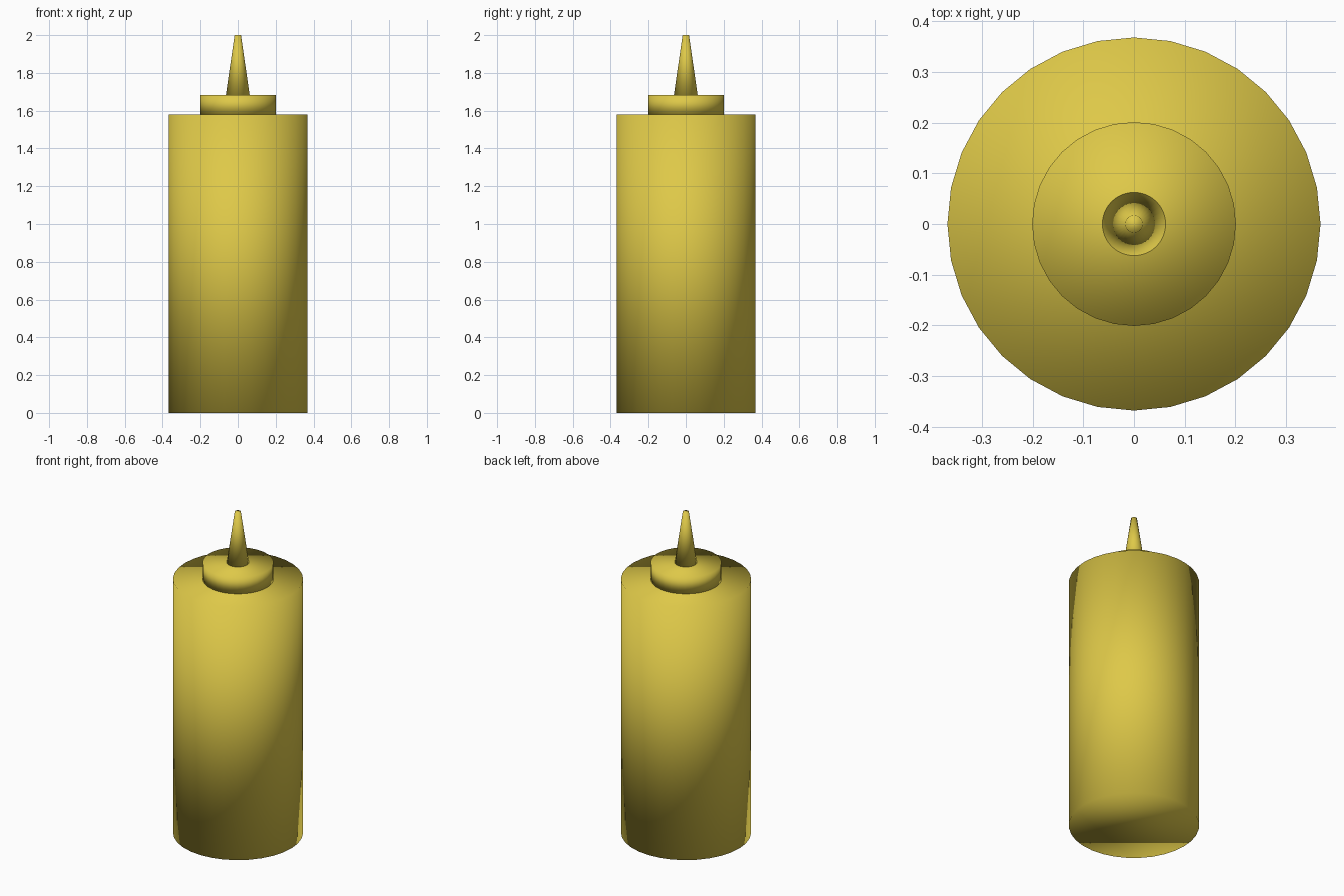
import bpy

if "Cube" in bpy.data.objects:
    bpy.data.objects.remove(bpy.data.objects["Cube"])

mat = bpy.data.materials.new("mustard_plastic")
mat.diffuse_color = (0.73, 0.58, 0.065, 1)
mat.use_nodes = True
mat.node_tree.nodes["Principled BSDF"].inputs["Base Color"].default_value = mat.diffuse_color


def turned_part(name, r_bottom, r_top, z0, z1):
    """Closed 32-sided cylinder or cone between two heights, fully smooth."""
    bpy.ops.mesh.primitive_cone_add(vertices=32, radius1=r_bottom, radius2=r_top,
                                    depth=z1 - z0, location=(0, 0, (z0 + z1) / 2))
    part = bpy.context.object
    part.name = name
    part.data.name = name
    part.data.materials.append(mat)
    bpy.ops.object.shade_smooth()
    return part


# Bottle body, screw cap and tapered spout
turned_part("bottle_body", 0.368, 0.368, 0.0, 1.58)
turned_part("screw_cap", 0.201, 0.201, 1.58, 1.683)
turned_part("spout", 0.0625, 0.017, 1.683, 2.0)
